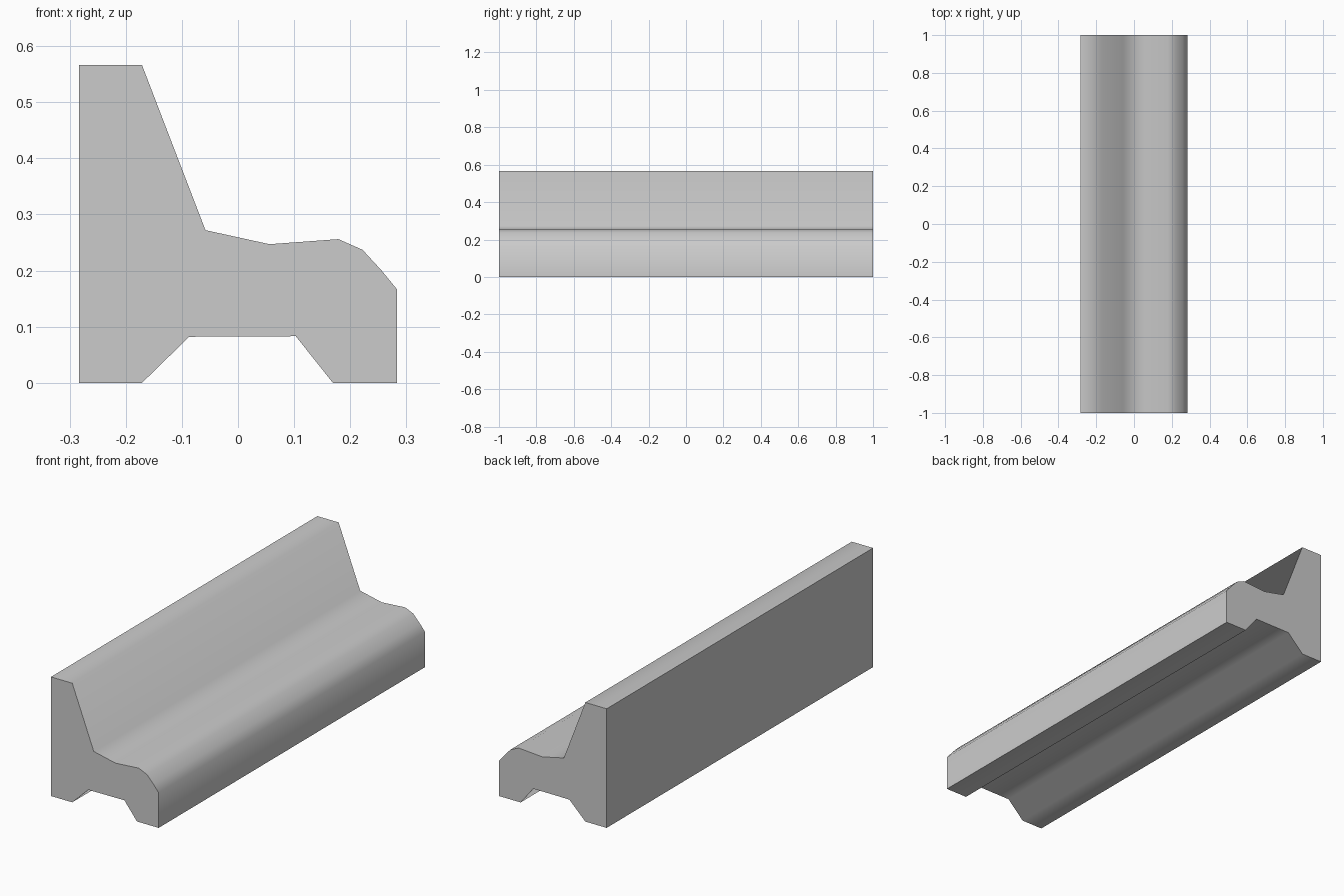
import bpy, bmesh, math

if "Cube" in bpy.data.objects:
    bpy.data.objects.remove(bpy.data.objects["Cube"])

# Cross-section of the bench-shaped barrier in the x-z plane
PROFILE = [
    (-0.283, 0), (-0.171, 0), (-0.087, 0.082), (0.103, 0.083), (0.169, 0),
    (0.283, 0), (0.283, 0.167), (0.256, 0.2), (0.222, 0.237), (0.179, 0.256),
    (0.056, 0.247), (-0.058, 0.272), (-0.171, 0.566), (-0.283, 0.566),
]
LENGTH = 2.0

# Extrude the profile along y, capped at both ends
bm = bmesh.new()
cap = bm.faces.new([bm.verts.new((x, -LENGTH / 2, z)) for x, z in PROFILE])
ext = bmesh.ops.extrude_face_region(bm, geom=[cap], use_keep_orig=True)
moved = [v for v in ext["geom"] if isinstance(v, bmesh.types.BMVert)]
bmesh.ops.translate(bm, verts=moved, vec=(0, LENGTH, 0))
bmesh.ops.recalc_face_normals(bm, faces=bm.faces)

mesh = bpy.data.meshes.new("stepped_curb")
bm.to_mesh(mesh)
bm.free()
curb = bpy.data.objects.new("stepped_curb", mesh)
bpy.context.collection.objects.link(curb)

# Soft shading across the profile, sharp at the ends and square corners
bpy.context.view_layer.objects.active = curb
curb.select_set(True)
bpy.ops.object.shade_smooth_by_angle(angle=math.radians(75))
